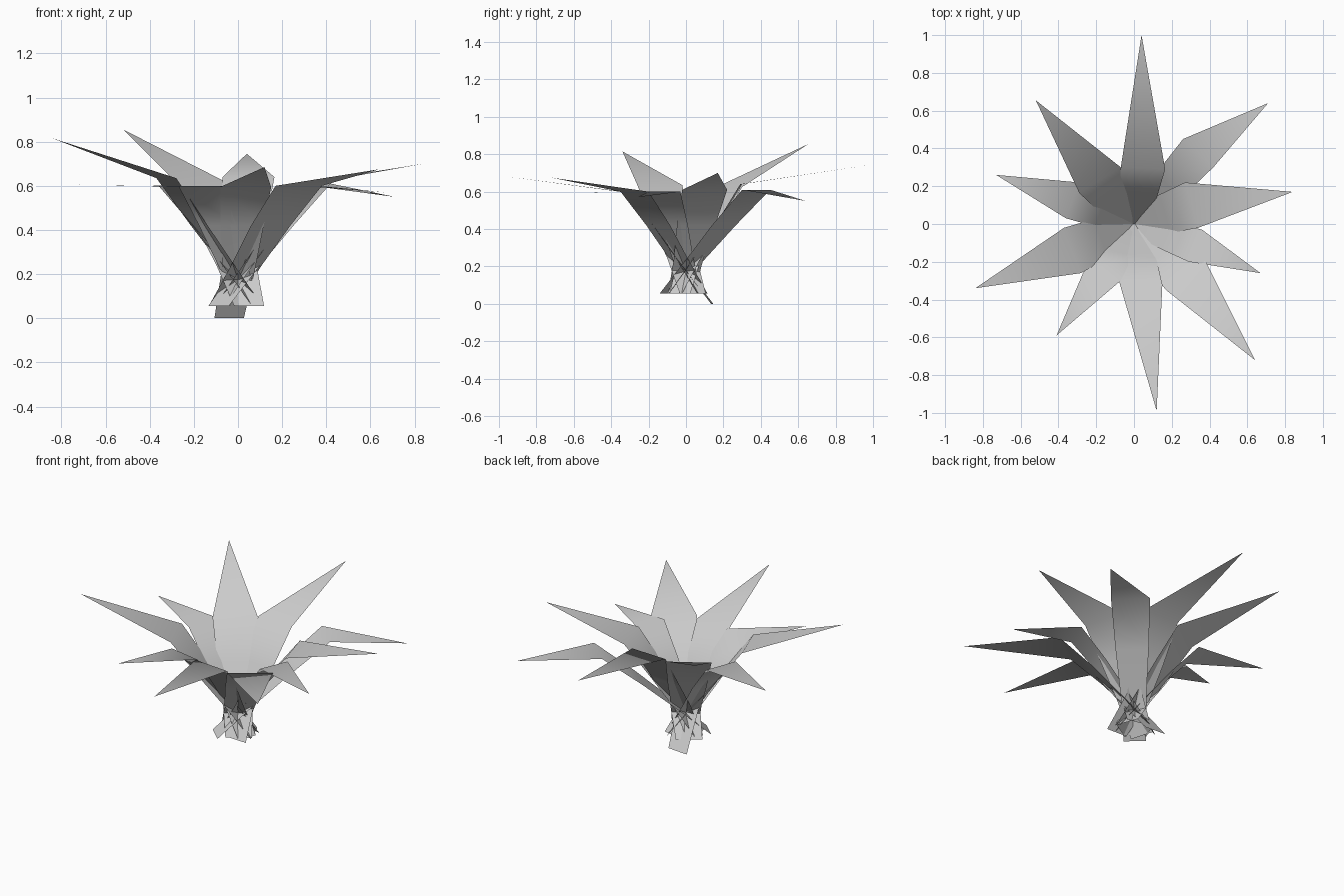
import bpy
import bmesh
from mathutils import Vector

default_cube = bpy.data.objects.get("Cube")
if default_cube:
    bpy.data.objects.remove(default_cube, do_unlink=True)

# One pale grey colour for every leaf
leaf_material = bpy.data.materials.new("pale_grey_leaf")
leaf_material.use_nodes = True
leaf_colour = (0.6, 0.6, 0.6, 1)
leaf_material.diffuse_color = leaf_colour
leaf_material.node_tree.nodes["Principled BSDF"].inputs["Base Color"].default_value = leaf_colour


def add_leaf(name, tip, left_shoulder, right_shoulder, shoulder_height, root=None):
    """Build a bent strip: root, crossing, middle, shoulder and pointed tip."""
    left = Vector((*left_shoulder, shoulder_height))
    right = Vector((*right_shoulder, shoulder_height))
    centre = (left + right) / 2
    half_width = (right - left) / 2

    # The root sits on the far side of the stem, so the leaves cross in the middle
    if root is None:
        root = (-centre.x * 0.26, -centre.y * 0.26, 0.055)
    crossing = Vector((centre.x * 0.14, centre.y * 0.14, 0.24))
    middle = Vector((centre.x * 0.54, centre.y * 0.54, 0.42))
    stations = [
        (Vector(root), 0.58),
        (crossing, 0.66),
        (middle, 0.85),
        (centre, 1),
    ]

    bm = bmesh.new()
    rows = []
    for position, width in stations:
        side = half_width * width
        rows.append((bm.verts.new(position - side), bm.verts.new(position + side)))
    for lower, upper in zip(rows, rows[1:]):
        bm.faces.new((lower[0], lower[1], upper[1], upper[0]))
    bm.faces.new((rows[-1][0], rows[-1][1], bm.verts.new(tip)))
    for face in bm.faces:
        face.smooth = True
        # Upper side of every leaf faces the sky
    bm.normal_update()
    if sum(face.normal.z for face in bm.faces) < 0:
        bmesh.ops.reverse_faces(bm, faces=bm.faces[:])

    mesh = bpy.data.meshes.new(name)
    bm.to_mesh(mesh)
    bm.free()
    mesh.materials.append(leaf_material)
    leaf = bpy.data.objects.new(name, mesh)
    bpy.context.collection.objects.link(leaf)
    return leaf


# Leaves on the back
add_leaf("back_leaf", (.04, 1, .745), (-.07, .3), (.165, .29), .64, (.05, -.09, .055))
add_leaf("back_right_leaf", (-.52, .655, .855), (-.29, .165), (-.07, .3), .625)
add_leaf("back_left_leaf", (.71, .64, .55), (.26, .45), (.42, .3), .61)

# Leaves on the model's left
add_leaf("left_leaf", (.84, .17, .7), (.27, .22), (.34, -.02), .61)
add_leaf("lower_left_leaf", (.67, -.26, .57), (.36, -.03), (.29, -.2), .6)

# Leaves on the front
add_leaf("front_left_leaf", (.64, -.72, .675), (.38, -.2), (.17, -.35), .6)
add_leaf("front_leaf", (.12, -.99, .685), (.15, -.32), (-.08, -.3), .595, (-.04, .14, 0))
add_leaf("front_right_leaf", (-.41, -.59, .595), (-.07, -.3), (-.27, -.26), .6)

# Leaves on the model's right
add_leaf("upper_right_leaf", (-.84, -.34, .815), (-.28, -.26), (-.37, -.02), .635)
add_leaf("right_leaf", (-.73, .26, .605), (-.36, .03), (-.29, .22), .6)
